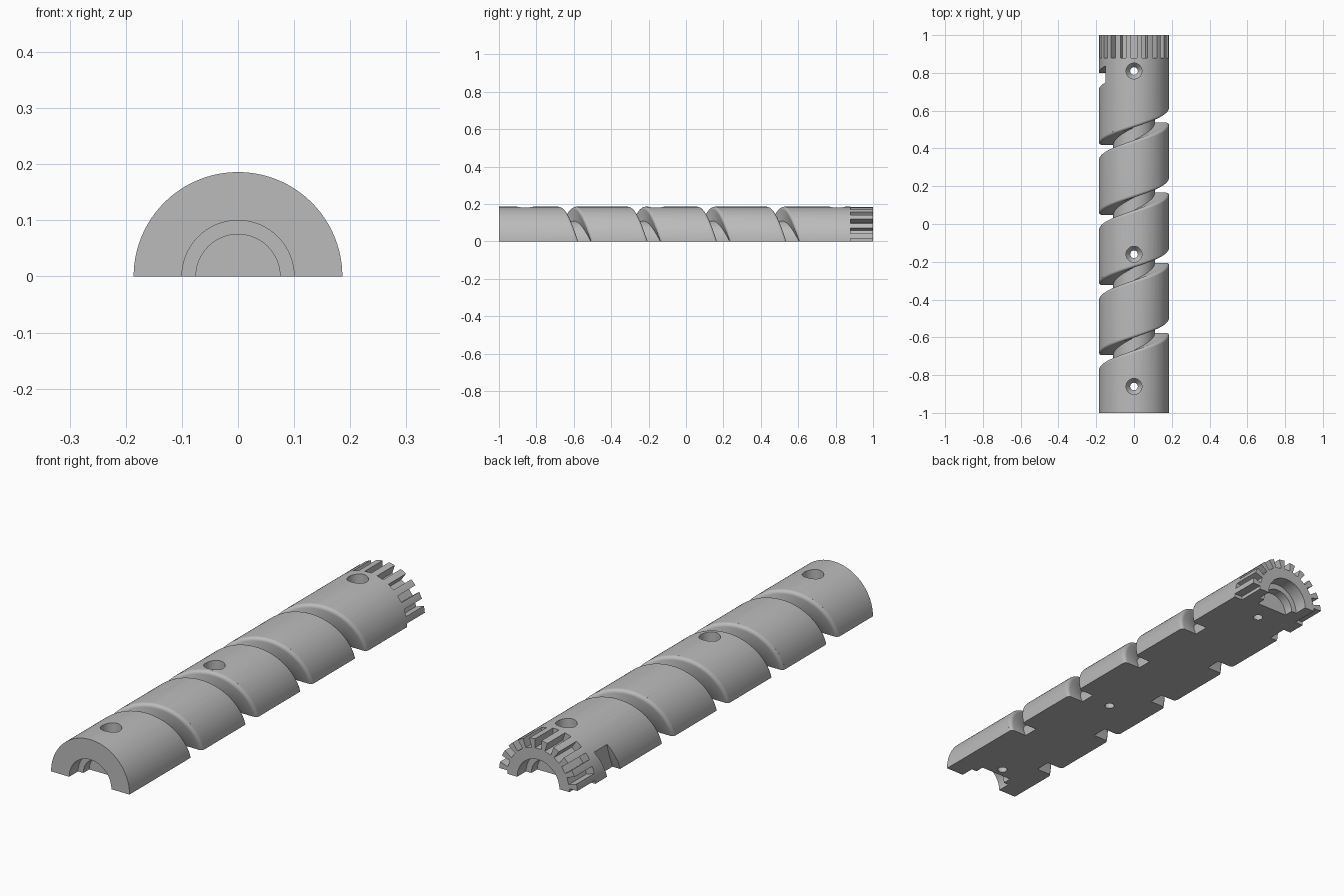
import bpy, bmesh
from math import sin, cos, pi, radians
from mathutils import Matrix

old = bpy.data.objects.get("Cube")
if old:
    bpy.data.objects.remove(old, do_unlink=True)

R = 0.186            # outer radius
FLOOR = 0.11         # groove floor radius
PITCH = 0.371        # groove advance per turn
HALF_WALL = 0.034    # half width of the groove
FILLET = 0.015       # rounding of the groove lips

grey = bpy.data.materials.new("plain_grey")
grey.use_nodes = True
colour = (0.5, 0.5, 0.5, 1)
grey.diffuse_color = colour
grey.node_tree.nodes["Principled BSDF"].inputs["Base Color"].default_value = colour


def make_object(name, bm):
    """Turn a consistently wound closed solid into an object, facing outward."""
    bmesh.ops.triangulate(bm, faces=bm.faces[:])
    if bm.calc_volume(signed=True) < 0:
        bmesh.ops.reverse_faces(bm, faces=bm.faces[:])
    mesh = bpy.data.meshes.new(name)
    bm.to_mesh(mesh)
    bm.free()
    mesh.materials.append(grey)
    obj = bpy.data.objects.new(name, mesh)
    bpy.context.collection.objects.link(obj)
    return obj


def loft(name, rings):
    """Closed solid through a list of equal closed rings."""
    bm = bmesh.new()
    loops = [[bm.verts.new(p) for p in ring] for ring in rings]
    n = len(loops[0])
    for a, b in zip(loops, loops[1:]):
        for i in range(n):
            j = (i + 1) % n
            bm.faces.new((a[i], a[j], b[j], b[i]))
    bm.faces.new(loops[0][::-1])
    bm.faces.new(loops[-1])
    return make_object(name, bm)


def round_cutter(name, profile, place, sides=48):
    """Stepped round cutter; profile is (radius, height) pairs."""
    return loft(name, [[place(r * cos(2 * pi * i / sides), r * sin(2 * pi * i / sides), h)
                        for i in range(sides)] for r, h in profile])


def groove_section(a):
    """Groove outline as (radius, offset), with rounded lips."""
    side = [(FLOOR, HALF_WALL)]
    for k in range(7):
        t = k * pi / 12
        side.append((R - FILLET + FILLET * sin(t), HALF_WALL + FILLET * (1 - cos(t))))
    side.append((R + 0.03, HALF_WALL + FILLET))
    return side + [(r, -o) for r, o in reversed(side)]


def stub_section(a):
    """Plain outline whose floor stays on an upright plane."""
    low, high, half = 0.15 / cos(a), 0.25, 0.044
    return [(low, half), (high, half), (high, -half), (low, -half)]


def groove_cutter(name, section, y_start, first, last):
    """Helical sweep from the -x edge, over the top, towards the +x edge."""
    rings = []
    for deg in range(first, last + 1, 3):
        a = radians(deg)
        rings.append([(-r * cos(a), y_start + PITCH * deg / 360 + o, r * sin(a))
                      for r, o in section(a)])
    return loft(name, rings)


# Half-round shaft
arc = [(R * cos(pi * i / 96), R * sin(pi * i / 96)) for i in range(97)]
shaft = loft("grooved_half_shaft", [[(x, y, z) for x, z in arc] for y in (-1, 1)])

cutters = []

# Helical groove passes, and the short stub where the groove starts
for k in range(4):
    cutters.append(groove_cutter("groove_cutter", groove_section, 0.385 - k * PITCH, -15, 195))
cutters.append(groove_cutter("groove_end_cutter", stub_section, 0.385 + PITCH, -14, 40))

# Counterbored screw holes
for y in (-0.86, -0.16, 0.81):
    cutters.append(round_cutter(
        "screw_hole_cutter",
        [(0.02, -0.05), (0.02, 0.09), (0.042, 0.12), (0.042, 0.25)],
        lambda u, v, h, y=y: (u, y + v, h)))

# Stepped bearing recesses in both ends
for end in (-1, 1):
    cutters.append(round_cutter(
        "end_recess_cutter",
        [(0.1, 1.05), (0.1, 0.94), (0.075, 0.94), (0.075, 0.9)],
        lambda u, v, h, end=end: (u, end * h, v), 64))

# Slots that leave the ring of teeth at the back end
bm = bmesh.new()
for k in range(11):
    m = (Matrix.Rotation(radians(-90 + 18 * k), 4, 'Y')
         @ Matrix.Translation((0, 0.98, 0.2))
         @ Matrix.Diagonal((0.03, 0.2, 0.106, 1)))
    bmesh.ops.create_cube(bm, size=1, matrix=m)
cutters.append(make_object("tooth_slot_cutter", bm))

# Cut everything away, then keep the finished mesh only
for c in cutters:
    c.hide_render = True
    mod = shaft.modifiers.new(c.name, 'BOOLEAN')
    mod.operation = 'DIFFERENCE'
    mod.solver = 'MANIFOLD'
    mod.object = c
bpy.context.view_layer.update()
graph = bpy.context.evaluated_depsgraph_get()
final = bpy.data.meshes.new_from_object(shaft.evaluated_get(graph))
shaft.modifiers.clear()
shaft.data = final
for c in cutters:
    bpy.data.objects.remove(c, do_unlink=True)
final.materials.clear()
final.materials.append(grey)
for p in final.polygons:
    p.material_index = 0

bpy.ops.object.select_all(action='DESELECT')
shaft.select_set(True)
bpy.context.view_layer.objects.active = shaft
bpy.ops.object.shade_smooth_by_angle(angle=radians(30))
